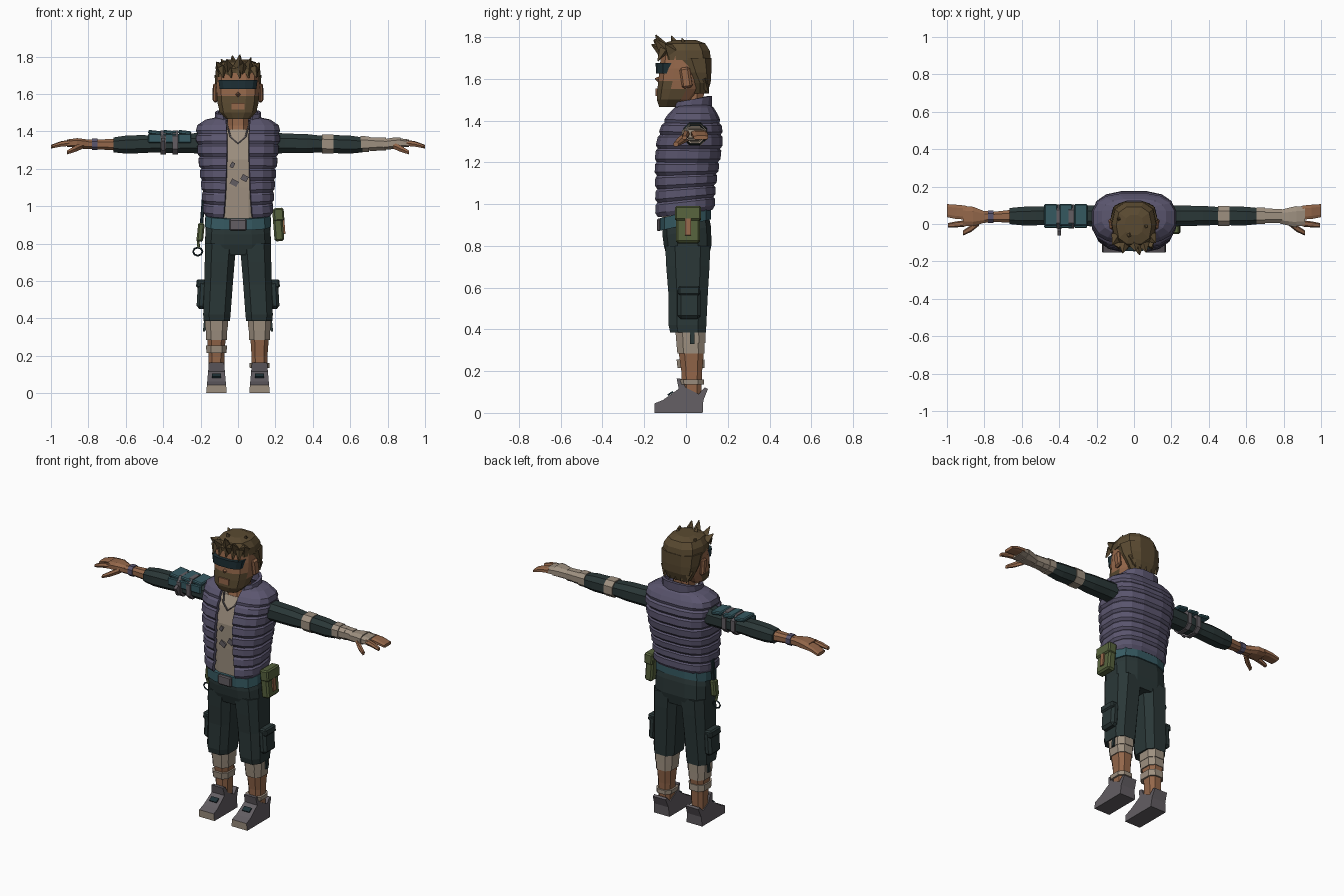
import bpy, bmesh, math
from mathutils import Vector, Matrix


def colour(name, r, g, b):
    m = bpy.data.materials.new(name)
    m.diffuse_color = [(c / 255 / 12.92 if c < 11 else ((c / 255 + .055) / 1.055) ** 2.4) for c in (r, g, b)] + [1]
    return m


SKIN = colour("skin", 148, 103, 74)
HAIR = colour("hair brown", 90, 74, 49)
VEST = colour("vest purple", 91, 86, 111)
CLOTH = colour("dark cloth", 42, 55, 55)
BEIGE = colour("beige wrap", 158, 144, 128)
TEAL = colour("teal", 54, 90, 98)
GREEN = colour("pouch green", 86, 98, 61)
GREY = colour("shoe grey", 98, 93, 98)
DARK = colour("visor dark", 30, 48, 54)


def finish(name, bm, mats, rule=None):
    bmesh.ops.recalc_face_normals(bm, faces=bm.faces)
    if rule:
        for f in bm.faces:
            f.material_index = rule(f.calc_center_median(), f.normal)
    me = bpy.data.meshes.new(name)
    bm.to_mesh(me)
    bm.free()
    for m in mats:
        me.materials.append(m)
    ob = bpy.data.objects.new(name, me)
    bpy.context.collection.objects.link(ob)
    return ob


def loft(name, axis, secs, mats, n=8, p=.75, s=1, tilt=None, rule=None):
    """Skin sections (t, u0, u1, v0, v1[, half opening at the -v side])."""
    bm, rings = bmesh.new(), []
    is_open = len(secs[0]) > 5
    for t, u0, u1, v0, v1, *gap in secs:
        ru, rv, ring = (u1 - u0) / 2, (v1 - v0) / 2, []
        for i in range(n):
            if is_open:
                a0 = math.asin((gap[0] / ru) ** (1 / p))
                a = a0 + (2 * math.pi - 2 * a0) * i / (n - 1)
            else:
                a = 2 * math.pi * (i + .5) / n
            si, co = math.sin(a), math.cos(a)
            u = (u0 + u1) / 2 + ru * math.copysign(abs(si) ** p, si)
            v = (v0 + v1) / 2 - rv * math.copysign(abs(co) ** p, co)
            c = (t, u, v) if axis == 'x' else (u, v, t)
            z = c[2] + (tilt(c[1], c[2]) if tilt else 0)
            ring.append(bm.verts.new((c[0] * s, c[1], z)))
        rings.append(ring)
    for a, b in zip(rings, rings[1:]):
        for i in range(n - 1 if is_open else n):
            j = (i + 1) % n
            bm.faces.new((a[i], a[j], b[j], b[i]))
    if not is_open:
        bm.faces.new(rings[0])
        bm.faces.new(rings[-1])
    return finish(name, bm, mats, rule)


def box(name, c, size, mat, bevel=0, rot=(0, 0, 0), s=1):
    bm = bmesh.new()
    bmesh.ops.create_cube(bm, size=1)
    bmesh.ops.scale(bm, vec=size, verts=bm.verts)
    if bevel:
        bmesh.ops.bevel(bm, geom=bm.edges[:], offset=bevel, segments=1, affect='EDGES')
    ob = finish(name, bm, [mat])
    ob.location = (c[0] * s, c[1], c[2])
    ob.rotation_euler = (rot[0], rot[1] * s, rot[2] * s)
    return ob


def spike(name, base, tip, r, mat, n=4):
    b, t = Vector(base), Vector(tip)
    bm = bmesh.new()
    bmesh.ops.create_cone(bm, cap_ends=True, segments=n, radius1=r, radius2=.003, depth=(t - b).length)
    q = (t - b).to_track_quat('Z', 'Y').to_matrix().to_4x4()
    bmesh.ops.transform(bm, matrix=Matrix.Translation((b + t) / 2) @ q, verts=bm.verts)
    return finish(name, bm, [mat])


def wire(name, pts, r, mat, cyclic=False):
    cu = bpy.data.curves.new(name, 'CURVE')
    cu.dimensions, cu.bevel_depth, cu.bevel_resolution = '3D', r, 0
    sp = cu.splines.new('POLY')
    sp.points.add(len(pts) - 1)
    for q, co in zip(sp.points, pts):
        q.co = (*co, 1)
    sp.use_cyclic_u = cyclic
    cu.materials.append(mat)
    ob = bpy.data.objects.new(name, cu)
    bpy.context.collection.objects.link(ob)


# Head, with the beard as the lower front faces
loft("head", 'z', [(1.465, -.065, .065, -.13, -.02), (1.5, -.1, .1, -.142, .03), (1.55, -.112, .112, -.14, .07),
                   (1.59, -.116, .116, -.135, .09), (1.65, -.118, .118, -.13, .1), (1.73, -.11, .11, -.12, .1)],
     [SKIN, HAIR], 12, rule=lambda c, k: int(c.z < 1.59 and c.y < -.03))
loft("neck", 'z', [(1.34, -.075, .075, -.08, .1), (1.43, -.06, .06, -.055, .085), (1.54, -.058, .058, -.05, .09)], [SKIN])
box("mouth", (0, -.141, 1.535), (.07, .008, .035), SKIN)
spike("nose", (0, -.12, 1.595), (0, -.148, 1.6), .022, SKIN)
loft("visor", 'z', [(1.625, -.1, .1, -.145, -.04), (1.675, -.108, .108, -.147, -.03)], [DARK], 12)
for s in (1, -1):
    box("ear", (.121, 0, 1.605), (.025, .05, .1), SKIN, .01, (.15, 0, -.15), s)

# Hair: back and sides, crown, then tufts
loft("hair_back", 'z', [(1.53, -.08, .08, .03, .103), (1.58, -.11, .11, .015, .12), (1.63, -.122, .122, -.03, .124),
                        (1.70, -.125, .125, -.075, .125)], [HAIR], 10)
loft("hair_crown", 'z', [(1.69, -.122, .122, -.12, .124), (1.735, -.118, .118, -.128, .118),
                         (1.77, -.095, .095, -.11, .095), (1.785, -.05, .05, -.06, .05)], [HAIR], 10)
for x, y, tx, ty, tz in [(0, -.1, .01, -.145, 1.81), (-.05, -.1, -.06, -.155, 1.785), (.05, -.1, .065, -.15, 1.79),
                         (-.09, -.07, -.115, -.11, 1.77), (.09, -.07, .115, -.1, 1.765), (.02, -.11, .03, -.165, 1.765),
                         (-.02, -.04, -.03, -.07, 1.805), (.05, .0, .07, -.02, 1.795), (-.06, .02, -.09, .03, 1.785)]:
    spike("hair_tuft", (x, y, 1.735), (tx, ty, tz), .035, HAIR)
for x in (-.085, -.045, .0, .045, .085):
    spike("fringe", (x, -.105, 1.74), (x * 1.05 + .01, -.135, 1.685), .025, HAIR)
    spike("nape_tuft", (x, .08, 1.6), (x * .9, .108, 1.53), .03, HAIR)

# Shirt, stains and neck chain
loft("shirt", 'z', [(.9, -.15, .15, -.115, .1), (1.1, -.16, .16, -.122, .11), (1.25, -.16, .16, -.122, .13),
                    (1.35, -.15, .15, -.096, .13), (1.41, -.09, .09, -.06, .1)], [BEIGE], 12)
for x, z, w in ((-.02, 1.125, .04), (.035, 1.15, .035), (-.03, 1.22, .02)):
    box("shirt_stain", (x, -.123, z), (w, .008, .03), GREY, 0, (0, .5, 0))
wire("neck_chain", [(-.06, -.05, 1.44), (-.04, -.09, 1.37), (0, -.105, 1.335), (.04, -.09, 1.37), (.06, -.05, 1.44)], .005, GREY)

# Quilted vest: key sections interpolated into padded rows
KEYS = [(.96, .173, -.137, .125, .075), (1.07, .181, -.136, .13, .066), (1.2, .195, -.138, .15, .06),
        (1.3, .207, -.13, .166, .058), (1.38, .216, -.105, .16, .058), (1.44, .207, -.066, .135, .062)]


def vest_section(z, puff):
    for a, b in zip(KEYS, KEYS[1:]):
        if z <= b[0]:
            break
    f = (z - a[0]) / (b[0] - a[0])
    _, rx, y0, y1, gap = [p + (q - p) * f for p, q in zip(a, b)]
    return (z, -rx - puff, rx + puff, y0 - puff, y1 + puff, gap)


rows = [.96, 1.02, 1.08, 1.14, 1.2, 1.265, 1.33, 1.385, 1.44]
secs = []
for lo, hi in zip(rows, rows[1:]):
    secs += [vest_section(lo, -.005), vest_section(lo + .018, .006), vest_section(hi - .012, .004)]
secs += [(1.455, -.17, .17, -.05, .128, .064), (1.468, -.105, .105, -.03, .11, .066)]
vest = loft("vest", 'z', secs, [VEST], 16, .7, tilt=lambda y, z: .15 * y * max(0, (1.2 - z) / .25))
collar = loft("vest_collar", 'z', [(1.44, -.115, .115, -.065, .118, .065), (1.495, -.115, .115, -.05, .118, .075)],
              [VEST], 12, .8, tilt=lambda y, z: .2 * y)
for ob in (vest, collar):
    mod = ob.modifiers.new("thickness", 'SOLIDIFY')
    mod.thickness, mod.offset = .018, 0

# Belt, hips and legs
slope = lambda y, z: .22 * y * max(0, min(1, (z - .78) / .1))
loft("belt", 'z', [(.9, -.18, .18, -.128, .122), (.96, -.178, .178, -.128, .122)], [TEAL], 12, .65, tilt=slope)
box("belt_buckle", (0, -.13, .9), (.09, .02, .06), GREY, .006)
loft("trouser_hips", 'z', [(.74, -.17, .17, -.09, .11), (.8, -.18, .18, -.108, .125), (.87, -.178, .178, -.115, .122),
                           (.93, -.165, .165, -.115, .11)], [CLOTH], 12, .65, tilt=slope)
for s in (1, -1):
    loft("trouser_leg", 'z', [(.385, .04, .187, -.08, .1), (.42, .036, .19, -.088, .102), (.58, .024, .184, -.09, .11),
                              (.7, .014, .182, -.1, .118), (.8, .004, .18, -.105, .122)], [CLOTH], 8, .65, s)
    box("cargo_pocket", (.193, .015, .525), (.05, .11, .15), CLOTH, .015, (0, -.06, 0), s)
    box("pocket_flap", (.198, .015, .585), (.05, .105, .045), CLOTH, .008, (0, -.06, 0), s)
    box("cuff_strap", (.178, .03, .365), (.012, .02, .07), CLOTH, 0, (0, -.1, 0), s)
    loft("shin", 'z', [(.07, .073, .158, -.02, .075), (.2, .07, .16, -.025, .08), (.3, .063, .168, -.04, .09),
                       (.4, .06, .17, -.045, .09)], [SKIN], 8, .7, s)
    for lo, hi, g in [(.335, .395, .01), (.285, .335, .005)] + ([(.215, .255, .004)] if s < 0 else [(.135, .16, .002)]):
        loft("leg_wrap", 'z', [(lo, .062 - g, .168 + g, -.04 - g, .088 + g), (hi, .06 - g, .17 + g, -.045 - g, .088 + g)],
             [BEIGE], 8, .7, s)
    # Shoe: side profile pulled across the foot, narrower toward the ankle
    bm = bmesh.new()
    prof = [(-.15, 0), (-.152, .045), (-.11, .062), (-.035, .115), (-.045, .165), (-.022, .163), (0, .12), (.06, .09),
            (.09, .122), (.105, .115), (.083, .06), (.08, 0)]
    sides = [[bm.verts.new((s * (.115 + k * .055 * (1 - 1.6 * z)), y, z)) for y, z in prof] for k in (1, -1)]
    for i in range(len(prof)):
        j = (i + 1) % len(prof)
        bm.faces.new((sides[0][i], sides[0][j], sides[1][j], sides[1][i]))
    for side in sides:
        bm.faces.new(side)
    finish("shoe", bm, [GREY, BEIGE], lambda c, k: int(k.y < -.9 and c.z < .04))
    box("shoe_buckle", (.115, -.075, .093), (.05, .03, .008), DARK, 0, (.6, 0, 0), s)

# Arms and hands
for s in (1, -1):
    loft("sleeve", 'x', [(.15, -.02, .105, 1.275, 1.4), (.25, -.015, .102, 1.28, 1.392), (.37, -.012, .1, 1.28, 1.388),
                         (.44, -.008, .095, 1.285, 1.38), (.52, -.01, .098, 1.28, 1.383), (.6, -.01, .095, 1.278, 1.38),
                         (.665, -.003, .088, 1.285, 1.37)], [CLOTH], 8, .8, s)
    loft("forearm", 'x', [(.64, .003, .08, 1.295, 1.362), (.75, .01, .067, 1.302, 1.358), (.83, .0, .075, 1.305, 1.357)],
         [SKIN], 8, .8, s)
    loft("palm", 'x', [(.8, .005, .07, 1.31, 1.357), (.86, -.015, .095, 1.312, 1.365), (.915, -.015, .1, 1.315, 1.357)],
         [BEIGE if s > 0 else SKIN], 8, .7, s)
    loft("fingers", 'x', [(.9, .022, .1, 1.322, 1.355), (.95, .025, .105, 1.318, 1.347), (1, .035, .108, 1.308, 1.328)],
         [SKIN], 8, .6, s)
    loft("index_finger", 'x', [(.9, -.014, .02, 1.32, 1.355), (.95, -.018, .014, 1.316, 1.345),
                               (.995, -.02, .005, 1.308, 1.328)], [SKIN], 6, .8, s)
    loft("thumb", 'x', [(.83, -.01, .03, 1.305, 1.345), (.87, -.042, -.005, 1.288, 1.325), (.915, -.062, -.035, 1.275, 1.298)],
         [SKIN], 6, .8, s)

# Right-side (+x) arm wraps
for a, b, g in ((.45, .51, .004), (.655, .7, -.006), (.695, .74, -.012), (.735, .79, -.014)):
    loft("arm_wrap", 'x', [(a, -.01 - g, .097 + g, 1.282 - g, 1.383 + g), (b, -.01 - g, .097 + g, 1.281 - g, 1.382 + g)],
         [BEIGE], 8, .8)
loft("hand_wrap", 'x', [(.78, .0, .077, 1.3, 1.36), (.83, -.012, .09, 1.303, 1.368), (.87, -.022, .1, 1.306, 1.37)], [BEIGE], 8, .75)

# Wristband and arm guard on the other arm
loft("wristband", 'x', [(.75, .004, .074, 1.297, 1.364), (.78, .004, .074, 1.298, 1.364)], [VEST], 8, .8, -1)
for x in (-.445, -.365, -.285):
    box("guard_top", (x, .05, 1.393), (.07, .115, .022), TEAL, .006, (0, .12, 0))
    box("guard_front", (x, -.012, 1.362), (.07, .018, .05), TEAL, .005)
for x in (-.4, -.335):
    loft("guard_strap", 'x', [(-x - .014, -.027, .108, 1.273, 1.408), (-x + .014, -.027, .108, 1.273, 1.408)], [GREY], 8, .7, -1)
box("strap_end", (-.4, -.035, 1.33), (.02, .03, .06), GREY, 0, (.5, 0, 0))

# Belt pouch (+x) and hanging tool (-x)
box("pouch", (.215, .01, .9), (.052, .115, .175), GREEN, .01, (0, -.08, 0))
box("pouch_flap", (.217, .01, .955), (.058, .125, .07), GREEN, .008, (0, -.08, 0))
box("pouch_strap", (.24, .01, .91), (.018, .028, .12), SKIN, 0, (0, -.08, 0))
box("tool_handle", (-.19, 0, .97), (.018, .025, .14), DARK, .004, (0, .08, 0))
box("tool_sheath", (-.2, 0, .86), (.035, .045, .1), GREEN, .008, (0, .1, 0))
wire("tool_cord", [(-.195, 0, .9), (-.215, -.01, .83), (-.21, 0, .78)], .008, GREEN)
wire("tool_ring", [(-.215 + .025 * math.cos(i * math.pi / 4), 0, .757 + .022 * math.sin(i * math.pi / 4)) for i in range(8)],
     .005, DARK, True)
